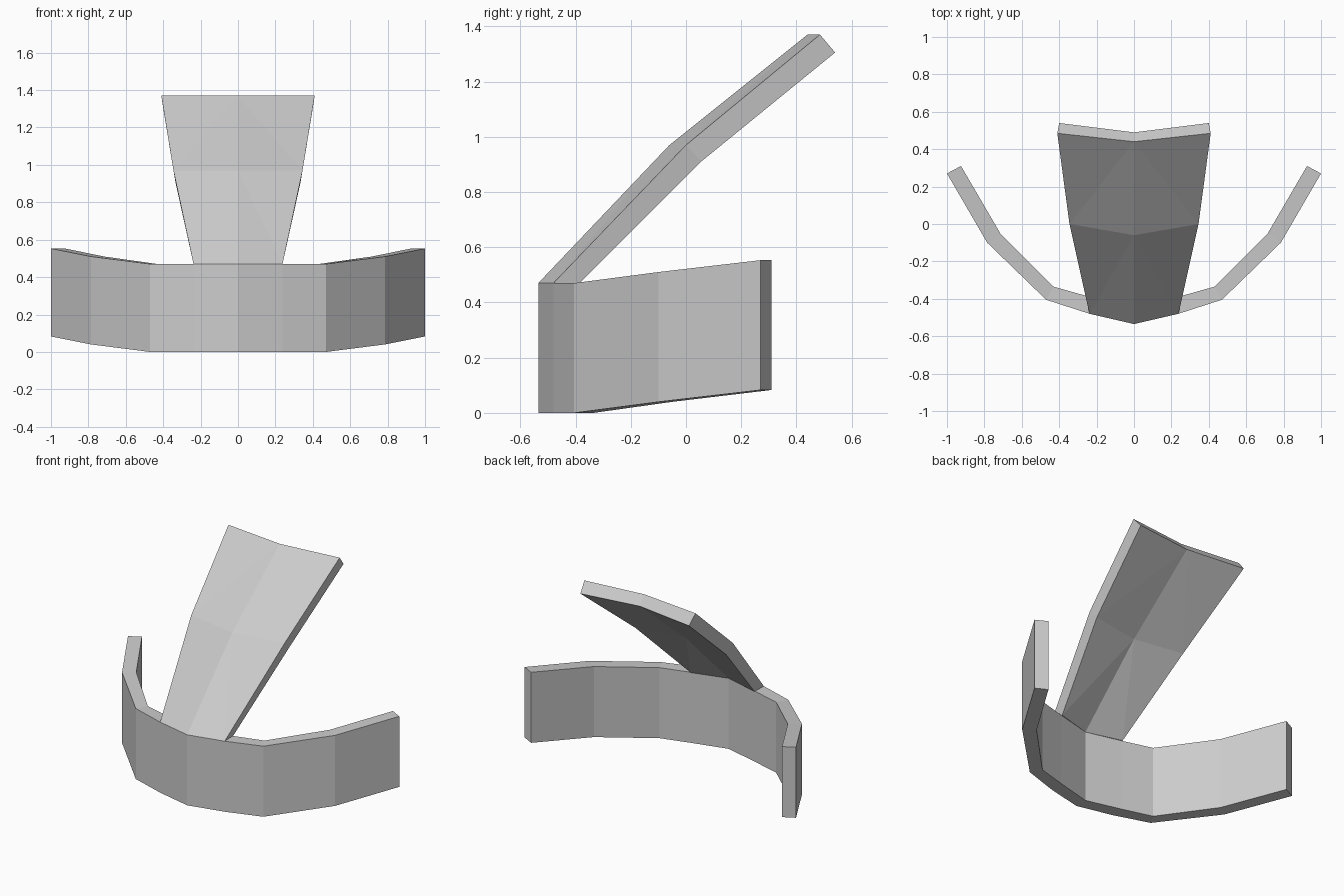
import bpy
import bmesh

cube = bpy.data.objects.get("Cube")
if cube:
    bpy.data.objects.remove(cube, do_unlink=True)

grey = bpy.data.materials.new("plain_grey")
grey.use_nodes = True
colour = (0.6, 0.6, 0.6, 1)
grey.diffuse_color = colour
grey.node_tree.nodes["Principled BSDF"].inputs["Base Color"].default_value = colour


def mirrored(row):
    """Extend a half row (centre outward) to the full symmetric row."""
    return [(-x, y, z) for x, y, z in reversed(row[1:])] + row


def slab(name, front_rows, back_rows):
    """Closed faceted slab between a front and a back grid of points."""
    bm = bmesh.new()
    grids = [[[bm.verts.new(p) for p in mirrored(r)] for r in rows]
             for rows in (front_rows, back_rows)]
    n_rows, n_cols = len(grids[0]), len(grids[0][0])
    middle = n_cols // 2
    for g in grids:
        for i in range(n_rows - 1):
            for j in range(n_cols - 1):
                a, b, c, d = g[i][j], g[i][j + 1], g[i + 1][j + 1], g[i + 1][j]
                # diagonals run from the lower outer to the upper inner corner
                if j < middle:
                    bm.faces.new((a, b, c))
                    bm.faces.new((a, c, d))
                else:
                    bm.faces.new((a, b, d))
                    bm.faces.new((b, c, d))
    # rim joining the two grids
    f, k = grids
    for i in (0, n_rows - 1):
        for j in range(n_cols - 1):
            bm.faces.new((f[i][j], f[i][j + 1], k[i][j + 1], k[i][j]))
    for j in (0, n_cols - 1):
        for i in range(n_rows - 1):
            bm.faces.new((f[i][j], f[i + 1][j], k[i + 1][j], k[i][j]))
    bmesh.ops.recalc_face_normals(bm, faces=bm.faces[:])
    mesh = bpy.data.meshes.new(name)
    bm.to_mesh(mesh)
    bm.free()
    mesh.materials.append(grey)
    obj = bpy.data.objects.new(name, mesh)
    bpy.context.collection.objects.link(obj)
    return obj


# Curved band: plan profile from the centre outward, rising toward the ends
height = 0.47
outer = [(0, -0.535), (0.238, -0.48), (0.47, -0.405), (0.785, -0.10), (1.0, 0.27)]
inner = [(0, -0.45), (0.235, -0.39), (0.43, -0.335), (0.715, -0.05), (0.925, 0.31)]
lift = [0, 0, 0, 0.04, 0.083]


def band_rows(profile):
    return [[(x, y, z + base) for (x, y), z in zip(profile, lift)]
            for base in (0, height)]


slab("curved_band", band_rows(outer), band_rows(inner))

# Leaning panel: creased along the centre and bent at mid height
panel_front = [
    [(0, -0.535, height), (0.238, -0.48, height)],
    [(0, -0.06, 0.97), (0.345, 0, 0.97)],
    [(0, 0.44, 1.37), (0.41, 0.485, 1.37)],
]
panel_back = [
    [(0, -0.45, height), (0.235, -0.385, height)],
    [(0, 0, 0.91), (0.335, 0.055, 0.91)],
    [(0, 0.49, 1.31), (0.40, 0.54, 1.305)],
]
slab("leaning_panel", panel_front, panel_back)
